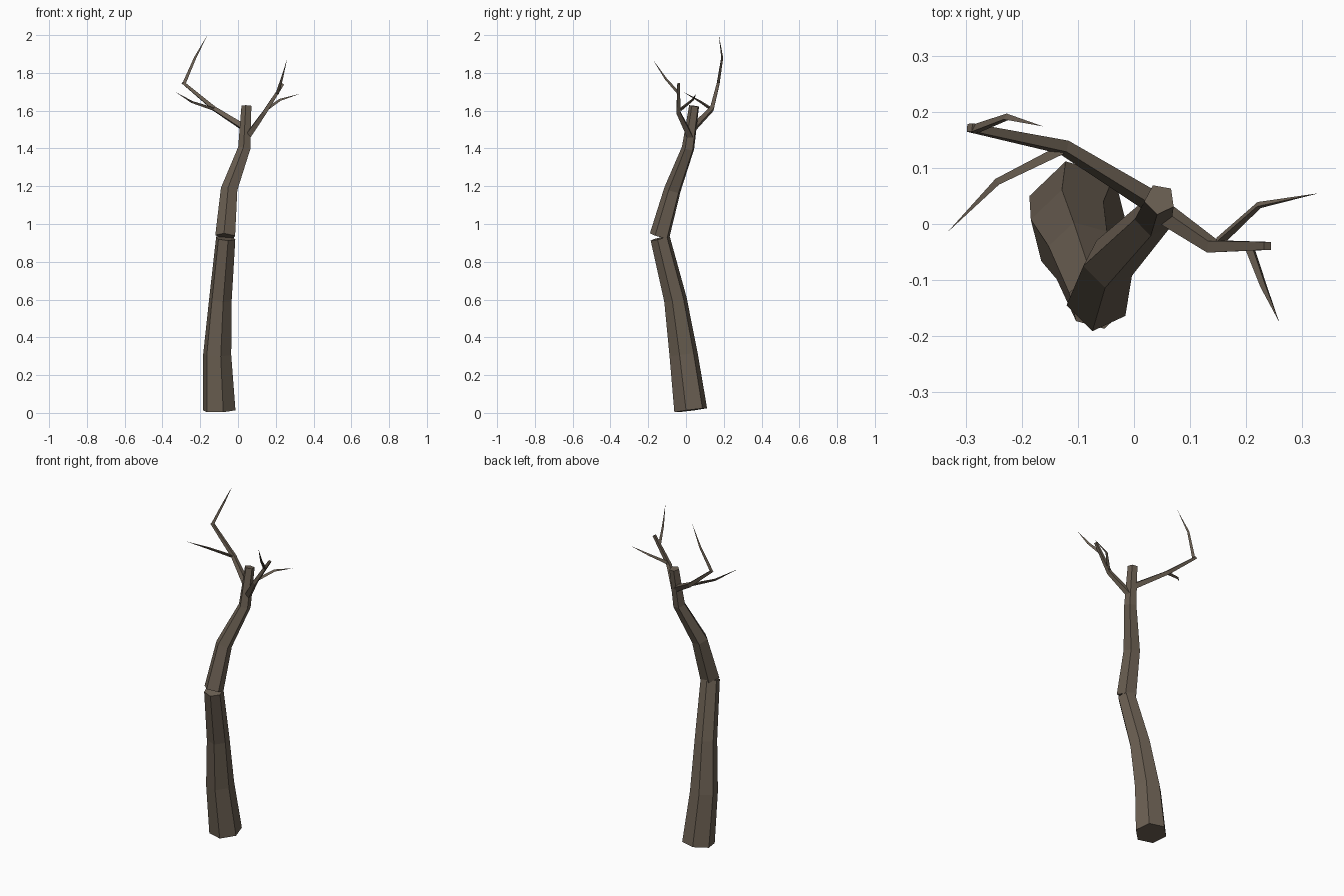
import bpy
import bmesh
import math
from mathutils import Vector

cube = bpy.data.objects.get("Cube")
if cube:
    bpy.data.objects.remove(cube, do_unlink=True)

# One bark colour for the whole tree
bark = bpy.data.materials.new("bark_brown")
bark.use_nodes = True
bark.diffuse_color = (0.145, 0.114, 0.084, 1)
bark.node_tree.nodes["Principled BSDF"].inputs["Base Color"].default_value = bark.diffuse_color


def limb(name, path, radii, sides, turn=45):
    """Flat-faced tube along a path; a zero end radius makes a point."""
    points = [Vector(p) for p in path]
    bm = bmesh.new()
    rings = []
    for i, (centre, radius) in enumerate(zip(points, radii)):
        before = points[max(i - 1, 0)]
        after = points[min(i + 1, len(points) - 1)]
        along = Vector()
        for a, b in ((before, centre), (centre, after)):
            if a != b:
                along += (b - a).normalized()
        tilt = Vector((0, 0, 1)).rotation_difference(along.normalized())
        if radius == 0:
            rings.append([bm.verts.new(centre)])
            continue
        ring = []
        for k in range(sides):
            angle = math.radians(turn) + math.tau * k / sides
            offset = Vector((math.cos(angle), math.sin(angle), 0)) * radius
            ring.append(bm.verts.new(centre + tilt @ offset))
        rings.append(ring)
    for low, high in zip(rings, rings[1:]):
        for k in range(sides):
            n = (k + 1) % sides
            if len(high) == 1:
                bm.faces.new((low[k], low[n], high[0]))
            else:
                bm.faces.new((low[k], low[n], high[n], high[k]))
    for ring in (rings[0], rings[-1]):
        if len(ring) > 2:
            bm.faces.new(ring)
    bmesh.ops.recalc_face_normals(bm, faces=bm.faces)
    mesh = bpy.data.meshes.new(name)
    bm.to_mesh(mesh)
    bm.free()
    mesh.materials.append(bark)
    obj = bpy.data.objects.new(name, mesh)
    bpy.context.collection.objects.link(obj)
    return obj


# Trunk in two separate lengths
limb("lower_trunk",
     [(-0.1, 0.025, 0.014), (-0.11, -0.013, 0.31), (-0.093, -0.056, 0.6), (-0.065, -0.137, 0.925)],
     [0.09, 0.077, 0.062, 0.053], 6, 44)
limb("upper_trunk",
     [(-0.065, -0.138, 0.935), (-0.045, -0.07, 1.18), (0.035, 0.012, 1.4), (0.046, 0.044, 1.625)],
     [0.056, 0.047, 0.035, 0.028], 5, 44)

# Two main branches
branch_radii = [0.021, 0.015, 0.01]
limb("right_branch", [(0.04, 0.035, 1.505), (-0.125, 0.137, 1.61), (-0.293, 0.172, 1.75)], branch_radii, 4)
limb("left_branch", [(0.045, 0.025, 1.455), (0.14, -0.04, 1.59), (0.238, -0.039, 1.742)], branch_radii, 4)

# Pointed twigs
twigs = {
    "right_upper_twig": [(-0.285, 0.168, 1.745), (-0.227, 0.19, 1.88), (-0.162, 0.174, 2.0)],
    "right_lower_twig": [(-0.13, 0.132, 1.61), (-0.245, 0.075, 1.648), (-0.333, -0.015, 1.7)],
    "left_lower_twig": [(0.15, -0.032, 1.605), (0.222, 0.033, 1.656), (0.33, 0.055, 1.69)],
    "left_upper_twig": [(0.207, -0.04, 1.69), (0.232, -0.11, 1.77), (0.259, -0.175, 1.87)],
}
for name, path in twigs.items():
    limb(name, path, [0.01, 0.007, 0], 3, 90)
